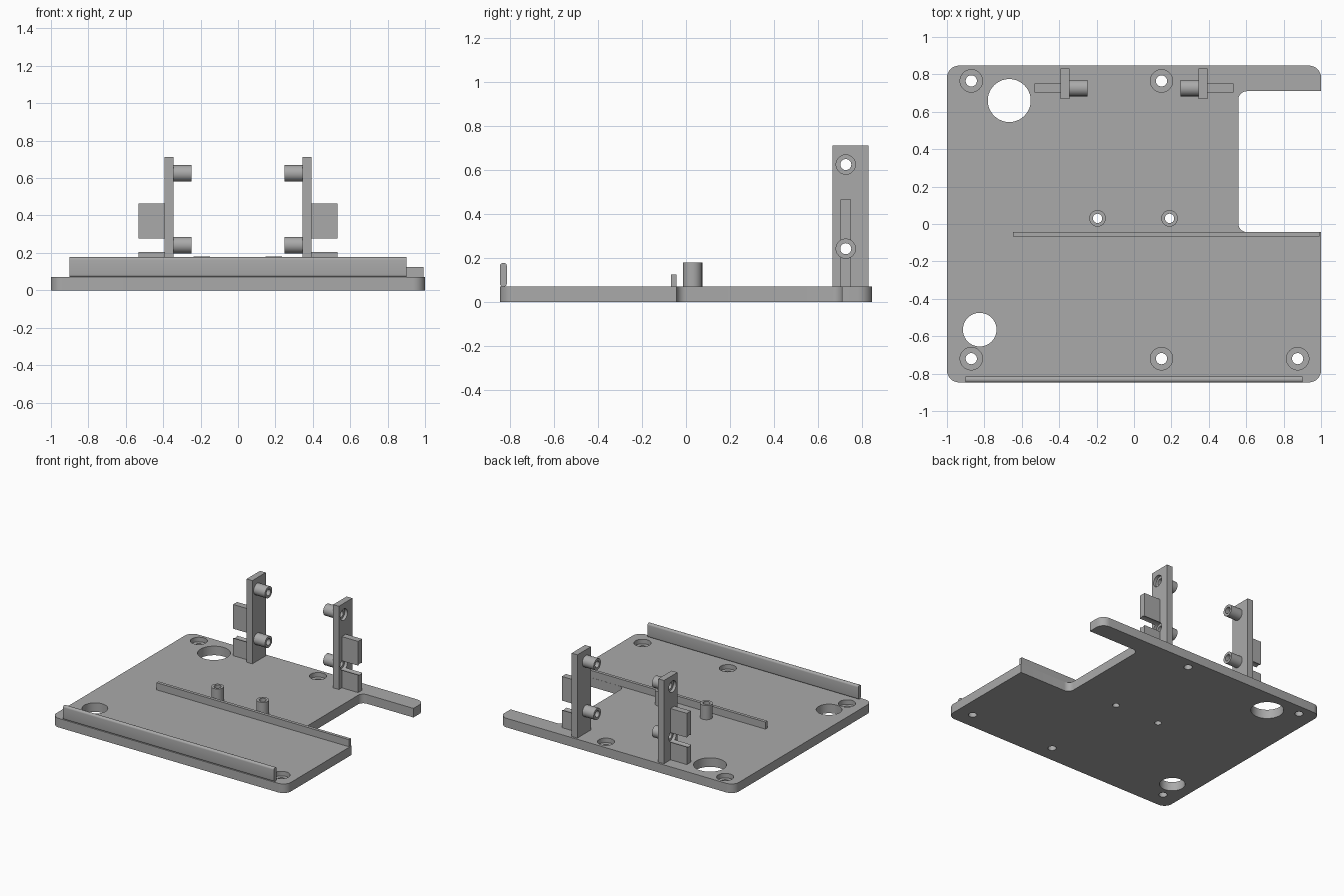
import bpy, bmesh, math
from mathutils import Vector, Matrix

cube = bpy.data.objects.get("Cube")
if cube:
    bpy.data.objects.remove(cube, do_unlink=True)

grey = bpy.data.materials.new("plain grey")
grey.use_nodes = True
grey.diffuse_color = (0.4, 0.4, 0.4, 1)
grey.node_tree.nodes["Principled BSDF"].inputs["Base Color"].default_value = (0.4, 0.4, 0.4, 1)


def add_object(name, bm):
    bmesh.ops.recalc_face_normals(bm, faces=bm.faces)
    mesh = bpy.data.meshes.new(name)
    bm.to_mesh(mesh)
    bm.free()
    mesh.materials.append(grey)
    ob = bpy.data.objects.new(name, mesh)
    bpy.context.collection.objects.link(ob)
    return ob


def box(name, lo, hi):
    lo, hi = Vector(lo), Vector(hi)
    bm = bmesh.new()
    bmesh.ops.create_cube(bm, size=1)
    for v in bm.verts:
        v.co = (lo + hi) / 2 + v.co * (hi - lo)
    return add_object(name, bm)


def cylinder(name, radius, start, end):
    start, end = Vector(start), Vector(end)
    axis = end - start
    turn = axis.to_track_quat('Z', 'Y').to_matrix().to_4x4()
    bm = bmesh.new()
    bmesh.ops.create_cone(bm, cap_ends=True, segments=40, radius1=radius, radius2=radius,
                          depth=axis.length, matrix=Matrix.Translation((start + end) / 2) @ turn)
    return add_object(name, bm)


def combine(target, others, operation):
    # Apply each boolean in turn and discard the tool object
    for other in others:
        mod = target.modifiers.new("cut", 'BOOLEAN')
        mod.operation, mod.solver, mod.object = operation, 'EXACT', other
        deps = bpy.context.evaluated_depsgraph_get()
        mesh = bpy.data.meshes.new_from_object(target.evaluated_get(deps))
        target.modifiers.clear()
        target.data = mesh
        bpy.data.objects.remove(other, do_unlink=True)


def smooth(ob):
    bpy.ops.object.select_all(action='DESELECT')
    ob.select_set(True)
    bpy.context.view_layer.objects.active = ob
    bpy.ops.object.shade_smooth_by_angle(angle=math.radians(30))


def rounded_plate(name, corners, height):
    # Each corner is (x, y, fillet radius)
    pts = []
    for i, (x, y, r) in enumerate(corners):
        p = Vector((x, y, 0))
        if r == 0:
            pts.append(p)
            continue
        a = (Vector((*corners[i - 1][:2], 0)) - p).normalized()
        b = (Vector((*corners[(i + 1) % len(corners)][:2], 0)) - p).normalized()
        for k in range(9):
            t = math.pi / 2 * k / 8
            pts.append(p + a * r * (1 - math.sin(t)) + b * r * (1 - math.cos(t)))
    bm = bmesh.new()
    face = bm.faces.new([bm.verts.new(p) for p in pts])
    new = bmesh.ops.extrude_face_region(bm, geom=[face])["geom"]
    bmesh.ops.translate(bm, vec=(0, 0, height),
                        verts=[g for g in new if isinstance(g, bmesh.types.BMVert)])
    return add_object(name, bm)


TOP = 0.07
DEPTH = 0.847

# Base plate with the open notch on its left side
base = rounded_plate("base_plate", [
    (-1, -DEPTH, 0.065), (1, -DEPTH, 0.065), (1, -0.043, 0), (0.558, -0.043, 0.045),
    (0.558, 0.71, 0.045), (1, 0.71, 0), (1, DEPTH, 0.065), (-1, DEPTH, 0.065)], TOP)

# Hollow standoffs and all holes in the plate
standoffs = [(-0.195, 0.03), (0.19, 0.03)]
screws = [(-0.87, 0.765), (0.147, 0.765), (-0.87, -0.72), (0.147, -0.72), (0.875, -0.72)]
combine(base, [cylinder("standoff", 0.044, (x, y, 0.03), (x, y, 0.18)) for x, y in standoffs], 'UNION')
holes = [(x, y, 0.025, -0.1) for x, y in standoffs]
holes += [(x, y, 0.03, -0.1) for x, y in screws]
holes += [(x, y, 0.06, 0.035) for x, y in screws]
holes += [(-0.667, 0.66, 0.115, -0.1), (-0.825, -0.565, 0.09, -0.1)]
combine(base, [cylinder("hole", r, (x, y, z), (x, y, 0.3)) for x, y, r, z in holes], 'DIFFERENCE')
smooth(base)

# Front lip with rounded long edges
lip = box("front_lip", (-0.9, -DEPTH, TOP), (0.9, -0.815, 0.177))
bm = bmesh.new()
bm.from_mesh(lip.data)
long_edges = [e for e in bm.edges if abs(e.verts[0].co.x - e.verts[1].co.x) > 1]
bmesh.ops.bevel(bm, geom=long_edges, offset=0.014, segments=5, profile=0.5, affect='EDGES')
bm.to_mesh(lip.data)
bm.free()
smooth(lip)

# Low rib across the middle
box("middle_rib", (-0.647, -0.068, TOP), (0.993, -0.044, 0.125))

# Pair of upright brackets, each with a fin and two bored bosses
for side, name in ((1, "left_bracket"), (-1, "right_bracket")):
    def span(x1, x2):
        return min(side * x1, side * x2), max(side * x1, side * x2)

    x1, x2 = span(0.345, 0.394)
    bracket = box(name, (x1, 0.667, TOP), (x2, 0.831, 0.712))
    x1, x2 = span(0.38, 0.533)
    fin = box("fin", (x1, 0.702, TOP), (x2, 0.751, 0.465))
    levels = (0.242, 0.625)
    y = 0.727
    bosses = [cylinder("boss", 0.044, (side * 0.248, y, z), (side * 0.36, y, z)) for z in levels]
    combine(bracket, [fin] + bosses, 'UNION')
    bores = [cylinder("bore", 0.025, (side * 0.2, y, z), (side * 0.6, y, z)) for z in levels]
    bores += [cylinder("recess", 0.044, (side * 0.371, y, z), (side * 0.6, y, z)) for z in levels]
    combine(bracket, bores, 'DIFFERENCE')
    smooth(bracket)
